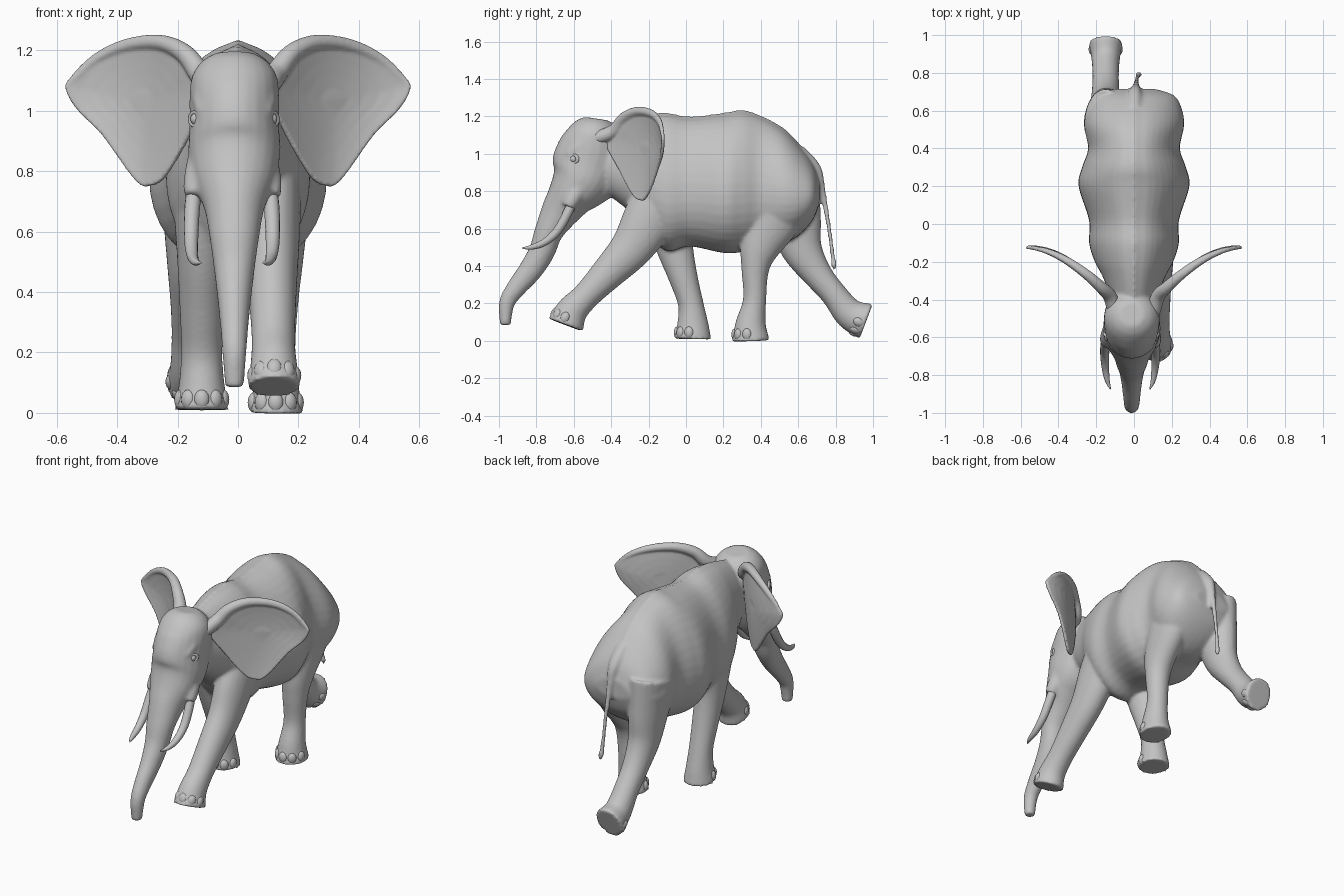
import bpy, bmesh, math
from mathutils import Vector, Matrix

if "Cube" in bpy.data.objects:
    bpy.data.objects.remove(bpy.data.objects["Cube"])

grey = bpy.data.materials.new("elephant_grey")
grey.diffuse_color = (0.55, 0.55, 0.55, 1)
grey.use_nodes = True
grey.node_tree.nodes["Principled BSDF"].inputs["Base Color"].default_value = grey.diffuse_color


def spline(rows, steps=5, closed=False):
    """Catmull-Rom through tuples of any length."""
    n, out = len(rows), []
    get = (lambda i: rows[i % n]) if closed else (lambda i: rows[min(max(i, 0), n - 1)])
    for i in range(n if closed else n - 1):
        a, b, c, d = get(i - 1), get(i), get(i + 1), get(i + 2)
        for s in range(steps):
            t = s / steps
            out.append(tuple(0.5 * (2 * q + (r - p) * t + (2 * p - 5 * q + 4 * r - w) * t * t
                                    + (3 * q - p - 3 * r + w) * t ** 3)
                             for p, q, r, w in zip(a, b, c, d)))
    if not closed:
        out.append(rows[-1])
    return out


def skin_rings(bm, rings):
    loops = [[bm.verts.new(p) for p in ring] for ring in rings]
    n = len(loops[0])
    for a, b in zip(loops, loops[1:]):
        for i in range(n):
            j = (i + 1) % n
            bm.faces.new((a[i], a[j], b[j], b[i]))
    bm.faces.new(loops[0])
    bm.faces.new(loops[-1][::-1])


def tube(bm, rows, sides=24):
    """Loft of (x, y, z, side radius, front radius) rows."""
    rows = spline(rows)
    pts = [Vector(r[:3]) for r in rows]
    rings = []
    for i, r in enumerate(rows):
        t = (pts[min(i + 1, len(pts) - 1)] - pts[max(i - 1, 0)]).normalized()
        side = (Vector((1, 0, 0)) - t * t.x).normalized()
        up = side.cross(t)
        rings.append([pts[i] + side * r[3] * math.cos(a) + up * r[4] * math.sin(a)
                      for a in (math.tau * k / sides for k in range(sides))])
    skin_rings(bm, rings)


def finish(name, bm):
    bmesh.ops.recalc_face_normals(bm, faces=bm.faces)
    me = bpy.data.meshes.new(name)
    bm.to_mesh(me)
    bm.free()
    me.materials.append(grey)
    ob = bpy.data.objects.new(name, me)
    bpy.context.collection.objects.link(ob)
    for p in me.polygons:
        p.use_smooth = True
    return ob


# torso: y, top, bottom, half width
torso = [(-.50, 1.13, .84, .09), (-.30, 1.185, .69, .155), (-.20, 1.205, .56, .205),
         (-.10, 1.21, .48, .235), (.02, 1.19, .505, .235), (.20, 1.21, .47, .29),
         (.30, 1.225, .475, .272), (.40, 1.195, .50, .24), (.52, 1.13, .52, .262),
         (.61, 1.04, .57, .25), (.68, .945, .65, .21), (.715, .85, .74, .11)]
bm = bmesh.new()
rings = []
for y, zt, zb, w in spline(torso):
    ring = []
    for k in range(40):
        a = math.tau * k / 40
        s = math.sin(a)
        ridge = .01 if k == 10 else 0
        ring.append((w * math.cos(a) * (1 - .16 * s), y, (zt + zb) / 2 + (zt - zb) / 2 * s + ridge))
    rings.append(ring)
skin_rings(bm, rings)

# head and trunk in one loft: y, z, side radius, front radius
head = [(-.478, 1.188, .065, .065), (-.482, 1.162, .108, .105), (-.49, 1.115, .14, .14),
        (-.503, 1.05, .148, .17), (-.53, .95, .148, .185), (-.56, .86, .152, .165),
        (-.62, .77, .135, .125), (-.68, .68, .10, .10), (-.735, .58, .082, .076),
        (-.77, .48, .068, .07), (-.83, .38, .056, .064), (-.91, .28, .046, .052),
        (-.958, .20, .04, .042), (-.966, .085, .031, .029)]
tube(bm, [(-.012, *row) for row in head])

# lower jaw, then tusk sockets and brows on each side
tube(bm, [(-.01, y, z, r, r * .85) for y, z, r in
          ((-.40, .88, .11), (-.51, .78, .085), (-.585, .70, .045), (-.60, .645, .02))])
for s in (-1, 1):
    tube(bm, [(s * x - .018, y, z, r, r) for x, y, z, r in
              ((.09, -.55, .86, .055), (.115, -.60, .77, .047), (.125, -.63, .715, .036))])
    tube(bm, [(s * x - .012, y, z, r, r) for x, y, z, r in
              ((.09, -.50, 1.07, .04), (.105, -.57, 1.04, .035), (.10, -.63, .99, .024))])

# legs: hip x, foot x, then y, z, radius from hip or shoulder to sole
legs = [
    (.11, .12, [(-.10, .82, .15), (-.195, .655, .142), (-.29, .50, .115), (-.42, .36, .09),
                (-.535, .24, .074), (-.61, .16, .085), (-.643, .085, .098)]),
    (-.12, -.12, [(-.10, .82, .15), (-.085, .66, .13), (-.06, .50, .10), (-.015, .34, .078),
                  (.025, .20, .068), (.036, .09, .084), (.036, .01, .10)]),
    (.135, .125, [(.51, .86, .19), (.47, .67, .155), (.395, .50, .108), (.37, .38, .074),
                  (.367, .22, .062), (.346, .09, .082), (.346, 0, .102)]),
    (-.15, -.15, [(.53, .84, .19), (.58, .64, .145), (.62, .49, .11), (.70, .36, .08),
                  (.79, .25, .07), (.875, .145, .083), (.963, .104, .099)]),
]
soles = []
for x0, x1, path in legs:
    rows = []
    for i, (y, z, r) in enumerate(path):
        side = r * .91 if i > 4 else min(r, .045 + .36 * r)
        rows.append((x0 + (x1 - x0) * i / 6, y, z, side, r))
    tube(bm, rows)
    soles.append(rows[-2:])

# tail with a tuft
tail = [(.60, 1.0, .05), (.69, .92, .034), (.728, .80, .019), (.762, .62, .013),
        (.785, .45, .013), (.791, .41, .017), (.793, .38, .008)]
tube(bm, [(.03 * i / 6, y, z, r, r) for i, (y, z, r) in enumerate(tail)], 12)

skin = finish("skin", bm)
m = skin.modifiers.new("fuse", 'REMESH')
m.mode, m.voxel_size, m.use_smooth_shade = 'VOXEL', .010, True
m = skin.modifiers.new("soften", 'SMOOTH')
m.factor, m.iterations = .5, 6

# toenails around the front edge of each sole
bm = bmesh.new()
for prev, end in soles:
    c0 = Vector(end[:3])
    t = c0 - Vector(prev[:3])
    t.x = 0
    t.normalize()
    fwd, side = Vector((0, t.z, -t.y)), Vector((1, 0, 0))
    for deg in range(-76, 77, 38):
        ca, sa = math.cos(math.radians(deg)), math.sin(math.radians(deg))
        out = fwd * ca + side * sa
        c = c0 - t * .034 + fwd * ca * (end[4] - .018) + side * sa * (end[3] - .018)
        rot = Matrix((out, t.cross(out), t)).transposed().to_4x4()
        bmesh.ops.create_uvsphere(bm, u_segments=14, v_segments=10, radius=1,
                                  matrix=Matrix.Translation(c) @ rot @ Matrix.Diagonal((.02, .026, .033, 1)))
finish("toenails", bm)

# ears: outline in x, z, swept back by distance from the head
outline = [(.09, 1.08), (.14, 1.16), (.19, 1.22), (.27, 1.25), (.38, 1.235), (.48, 1.185),
           (.555, 1.11), (.57, 1.07), (.53, 1.00), (.45, .92), (.34, .77), (.29, .752),
           (.235, .79), (.145, .95)]


def ear_depth(x):
    return -.125 - .30 * max(0, (.57 - x) / .47) ** 1.75


def ear_point(s, px, pz, f):
    x = .31 + (px - .31) * f
    return (s * x, ear_depth(x) + .022 * (1 - f * f), 1.03 + (pz - 1.03) * f)


for s, label in ((-1, "left"), (1, "right")):
    # tusk curving forward to a point
    tusk = [(-.60, .76), (-.635, .68), (-.69, .585), (-.76, .525), (-.83, .50), (-.875, .497)]
    bm = bmesh.new()
    rows = []
    for i, (y, z) in enumerate(tusk):
        r = .003 + .023 * (1 - (i / 5) ** 2.5)
        rows.append((s * (.135 - .0035 * (i - 2) ** 2) - .02, y, z, r, r))
    tube(bm, rows, 14)
    finish(label + "_tusk", bm)

    # dished ear flap
    bm = bmesh.new()
    edge = spline(outline, 4, True)
    loops = [[bm.verts.new(ear_point(s, px, pz, f)) for px, pz in edge]
             for f in (1, .93, .8, .6, .4, .2)]
    n = len(edge)
    for a, b in zip(loops, loops[1:]):
        for i in range(n):
            bm.faces.new((a[i], a[(i + 1) % n], b[(i + 1) % n], b[i]))
    bm.faces.new(loops[-1])
    # thick rolled upper rim running from the temple along the outline
    rows = [(s * .09, -.53, 1.075, .02, .02), (s * .105, -.46, 1.09, .036, .036)]
    for i, (x, z) in enumerate(outline[1:7]):
        r = .037 - .0055 * i
        rows.append((s * (x - .012), ear_depth(x), z - r * .95, r, r))
    ear = finish(label + "_ear", bm)
    m = ear.modifiers.new("thickness", 'SOLIDIFY')
    m.thickness, m.offset = .018, 0
    bm = bmesh.new()
    tube(bm, rows, 16)
    rim = finish(label + "_ear_rim", bm)

    # fuse flap and rim so the roll blends into the ear
    join = ear.modifiers.new("rim", 'BOOLEAN')
    join.operation, join.object, join.solver = 'UNION', rim, 'EXACT'
    rim.hide_render = True
    rim.hide_set(True)
    m = ear.modifiers.new("fuse", 'REMESH')
    m.mode, m.voxel_size, m.use_smooth_shade = 'VOXEL', .006, True
    m = ear.modifiers.new("soften", 'SMOOTH')
    m.factor, m.iterations = .5, 5

    # eye with folded lid
    c = Vector((s * .124 - .014, -.60, .972))
    bm = bmesh.new()
    bmesh.ops.create_uvsphere(bm, u_segments=18, v_segments=12, radius=.02, matrix=Matrix.Translation(c))
    finish(label + "_eye", bm)
    bm = bmesh.new()
    axis = Vector((s * .8, -.6, 0))
    across = axis.cross(Vector((0, 0, 1)))
    lid = []
    for i in range(24):
        a = math.tau * i / 24
        d = across * math.cos(a) * 1.25 + Vector((0, 0, math.sin(a)))
        lid.append([bm.verts.new(c + axis * (.003 + .009 * math.sin(b)) + d * (.022 + .008 * math.cos(b)))
                    for b in (math.tau * k / 8 for k in range(8))])
    for i in range(24):
        p, q = lid[i], lid[(i + 1) % 24]
        for k in range(8):
            bm.faces.new((p[k], q[k], q[(k + 1) % 8], p[(k + 1) % 8]))
    finish(label + "_eyelid", bm)
